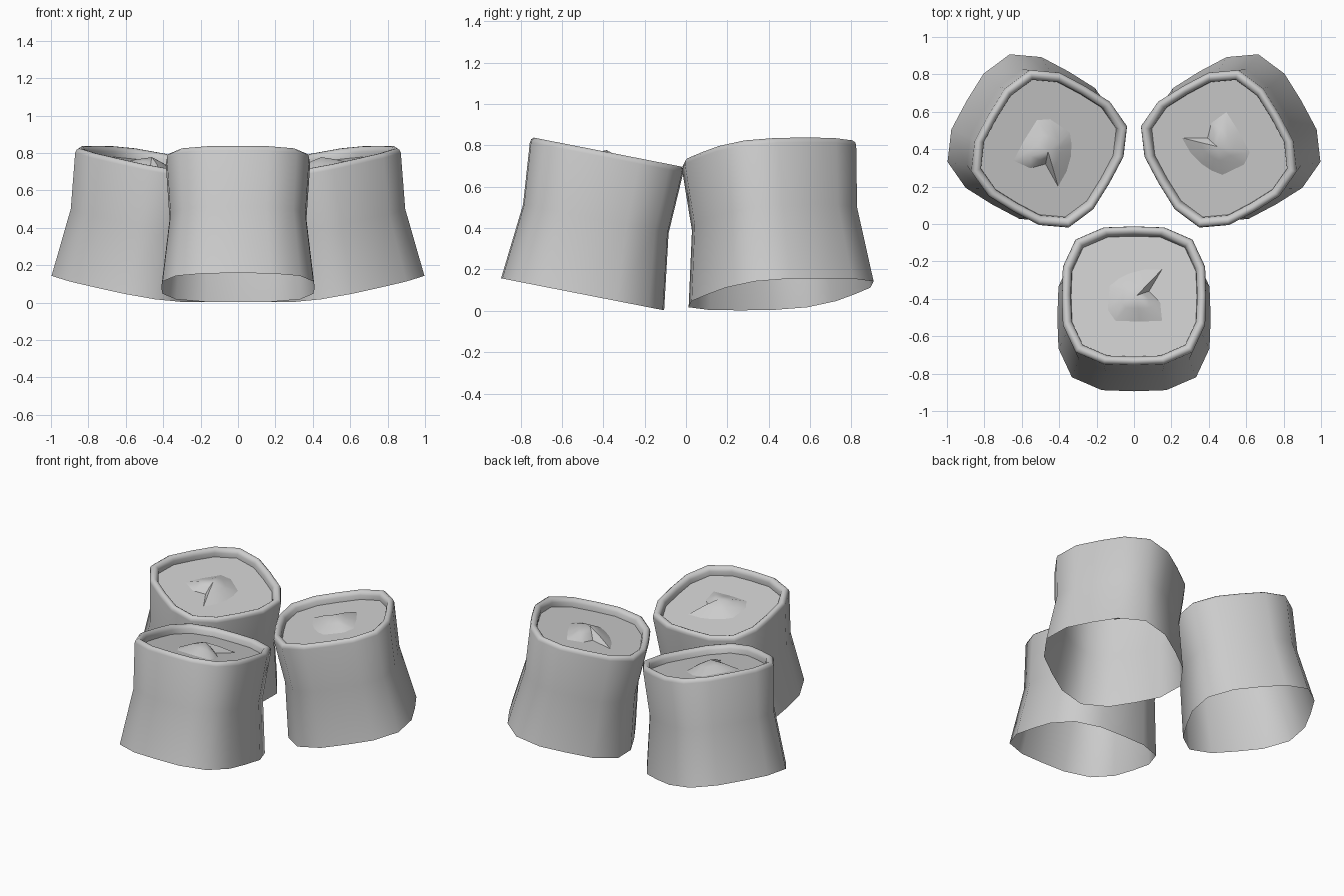
import bpy, bmesh, math
from mathutils import Matrix, Vector

if "Cube" in bpy.data.objects:
    bpy.data.objects.remove(bpy.data.objects["Cube"])

TILT = math.radians(-11.1)
PIVOT = Vector((0, 0.14, 0))          # centre of the three-fold arrangement

# One quadrant of the rounded-square section, repeated four times
QUAD = [(1, 0), (.985, .42), (.81, .81), (.42, .985)]
SECTION = []
for q in range(4):
    c, s = [(1, 0), (0, 1), (-1, 0), (0, -1)][q]
    SECTION += [(x * c - y * s, x * s + y * c) for x, y in QUAD]

# (half width, height along axis): flared wall, rolled rim, recessed inner wall
WALL = [(.41, 0), (.366, .37), (.386, .672), (.382, .688), (.371, .698),
        (.358, .698), (.345, .689), (.338, .674), (.336, .645)]

# Outline of the heart-like lump on the recessed disc
LUMP = [(.15, .15), (.08, .03), (.14, -.03), (.15, -.13), (.03, -.135),
        (-.10, -.13), (-.14, -.07), (-.13, .06), (-.08, .10), (-.02, .13), (.06, .15)]


def placement(i):
    turn = Matrix.Translation(PIVOT) @ Matrix.Rotation(i * math.tau / 3, 4, 'Z') @ Matrix.Translation(-PIVOT)
    return turn @ Matrix.Translation((0, -.5, .08)) @ Matrix.Rotation(TILT, 4, 'X')


def bridge(bm, a, b):
    n = len(a)
    for k in range(n):
        bm.faces.new((a[k], a[(k + 1) % n], b[(k + 1) % n], b[k]))


def finish(bm, name, mat, angle):
    me = bpy.data.meshes.new(name)
    bm.to_mesh(me)
    bm.free()
    ob = bpy.data.objects.new(name, me)
    bpy.context.collection.objects.link(ob)
    ob.matrix_world = mat
    bpy.ops.object.select_all(action='DESELECT')
    ob.select_set(True)
    bpy.context.view_layer.objects.active = ob
    bpy.ops.object.shade_smooth_by_angle(angle=math.radians(angle))


def stump(i):
    # Open-bottomed tube with rim and recessed disc
    bm = bmesh.new()
    rings = [[bm.verts.new((x * r, y * r * .98 - .014 * h / .69, h)) for x, y in SECTION]
             for r, h in WALL]
    for a, b in zip(rings, rings[1:]):
        bridge(bm, a, b)
    bm.faces.new(rings[-1])
    finish(bm, f"stump_{i}", placement(i), 60)


def lump(i):
    # Low peak rising from the disc
    bm = bmesh.new()
    base = WALL[-1][1]
    px, py = .015, -.005
    rings = []
    for f, h in ((1, 0), (.5, .036)):
        rings.append([bm.verts.new((px + (x - px) * f, py + (y - py) * f - .014, base + h))
                      for x, y in reversed(LUMP)])
    rings = [r[::-1] for r in rings]
    peak = bm.verts.new((px, py - .014, base + .062))
    bridge(bm, rings[0], rings[1])
    n = len(LUMP)
    for k in range(n):
        bm.faces.new((rings[1][k], rings[1][(k + 1) % n], peak))
    bmesh.ops.recalc_face_normals(bm, faces=bm.faces)
    if sum(f.normal.z for f in bm.faces) < 0:
        bmesh.ops.reverse_faces(bm, faces=bm.faces)
    finish(bm, f"disc_lump_{i}", placement(i), 50)


for i in range(3):
    stump(i)
    lump(i)
